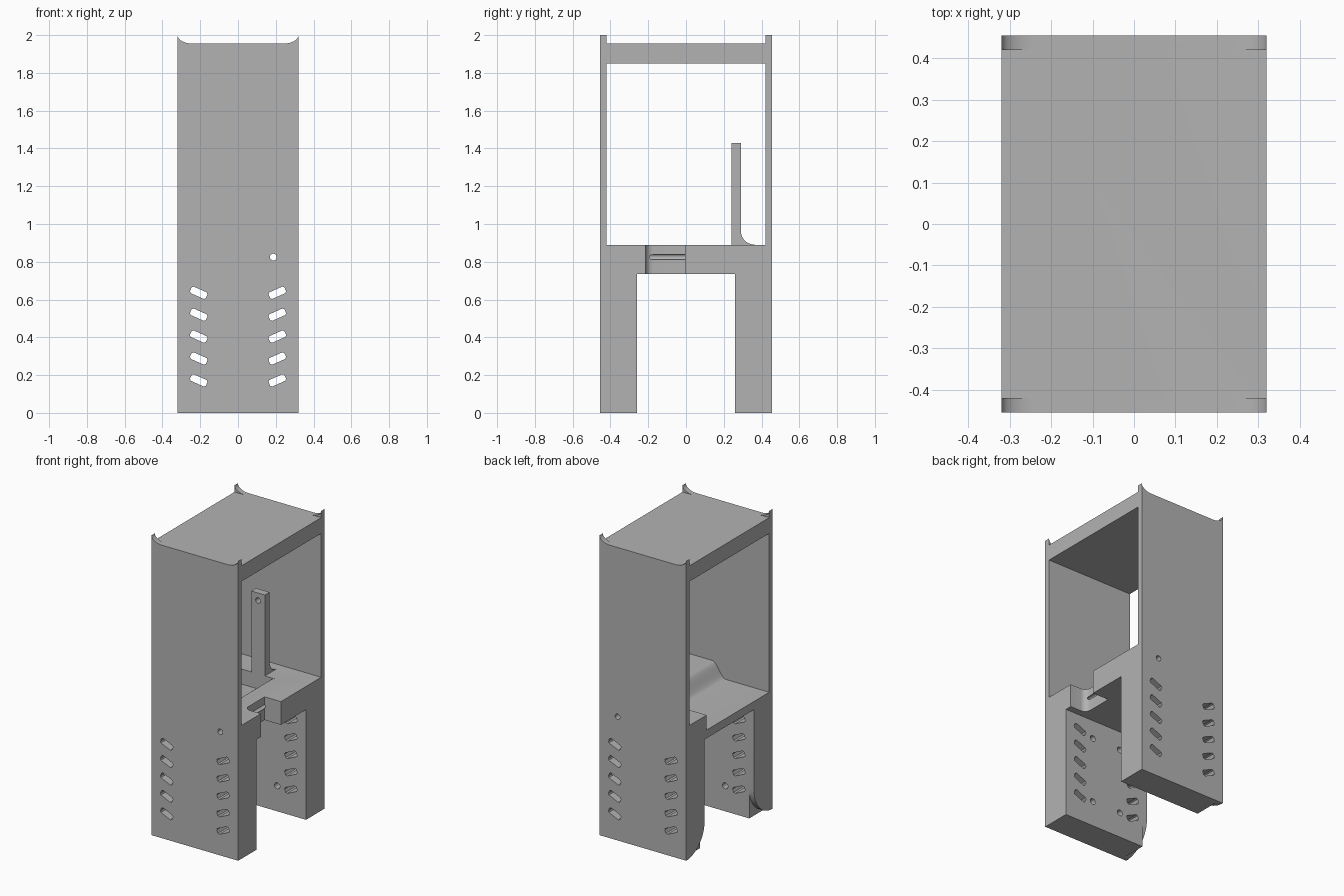
import bpy, bmesh, math
from mathutils import Vector

if "Cube" in bpy.data.objects:
    bpy.data.objects.remove(bpy.data.objects["Cube"], do_unlink=True)

grey = bpy.data.materials.new("plain grey")
grey.use_nodes = True
colour = (0.45, 0.45, 0.45, 1)
grey.diffuse_color = colour
grey.node_tree.nodes["Principled BSDF"].inputs["Base Color"].default_value = colour

W, D, PLATE, LEG = 0.32, 0.455, 0.42, 0.26
TOP, SLAB, DECK = 2.0, 1.955, 0.89


def prism(bm, pts, axis, a, b):
    """Extrude a 2D outline along an axis: x takes (y, z), y takes (x, z), z takes (x, y)."""
    def place(p, d):
        v = list(p)
        v.insert("xyz".index(axis), d)
        return Vector(v)
    low = [bm.verts.new(place(p, a)) for p in pts]
    high = [bm.verts.new(place(p, b)) for p in pts]
    faces = [bm.faces.new(low), bm.faces.new(high)]
    for i in range(len(pts)):
        j = (i + 1) % len(pts)
        faces.append(bm.faces.new((low[i], low[j], high[j], high[i])))
    bmesh.ops.recalc_face_normals(bm, faces=faces)


def rect(u0, v0, u1, v1):
    return [(u0, v0), (u1, v0), (u1, v1), (u0, v1)]


def arc(cu, cv, ru, rv, start, end, n=10):
    steps = [math.radians(start + (end - start) * i / n) for i in range(n + 1)]
    return [(cu + ru * math.cos(t), cv + rv * math.sin(t)) for t in steps]


def circle(u, v, r):
    return arc(u, v, r, r, 0, 345, 23)


def make(name, prisms):
    bm = bmesh.new()
    for p in prisms:
        prism(bm, *p)
    mesh = bpy.data.meshes.new(name)
    bm.to_mesh(mesh)
    bm.free()
    mesh.materials.append(grey)
    ob = bpy.data.objects.new(name, mesh)
    bpy.context.collection.objects.link(ob)
    return ob


def cut(ob, prisms):
    """Subtract a set of separate prisms and discard the cutter."""
    cutter = make("cutter", prisms)
    cutter.hide_render = True
    mod = ob.modifiers.new("cut", "BOOLEAN")
    mod.operation, mod.solver, mod.object = "DIFFERENCE", "EXACT", cutter
    graph = bpy.context.evaluated_depsgraph_get()
    mesh = bpy.data.meshes.new_from_object(ob.evaluated_get(graph))
    ob.modifiers.clear()
    ob.data = mesh
    bpy.data.objects.remove(cutter, do_unlink=True)


def slot(x, z, tilt):
    """Outline of a slanted slot with clipped corners."""
    w, h, c = 0.046, 0.019, 0.008
    pts = [(-w + c, -h), (w - c, -h), (w, -h + c), (w, h - c),
           (w - c, h), (-w + c, h), (-w, h - c), (-w, -h + c)]
    s, k = math.sin(tilt), math.cos(tilt)
    return [(x + u * k - v * s, z + u * s + v * k) for u, v in pts]


# Main body, with side window, gap between the legs and top recess
body = make("body_frame", [(rect(-D, 0, D, TOP), "x", -W, W)])
cut(body, [(rect(-PLATE, DECK, PLATE, 1.85), "x", -1, 1),
           (rect(-LEG, -0.1, LEG, 0.735), "x", -1, 1),
           (rect(-PLATE, SLAB, PLATE, 2.1), "x", -1, 1)])

# Curved ears at the top corners
ears = arc(-0.24, TOP, 0.08, TOP - SLAB, 180, 270) + arc(0.24, TOP, 0.08, TOP - SLAB, 270, 360)
cut(body, [(ears + [(W, 2.1), (-W, 2.1)], "y", -1, 1)])

# Lowered deck area with a soft step
floor = 0.79
step = [(0.1 * i / 12, floor + (DECK - floor) * (1 - math.cos(math.pi * i / 12)) / 2)
        for i in range(13)]
cut(body, [([(-0.4, floor)] + step + [(0.1, 0.95), (-0.4, 0.95)], "y", -PLATE, 0.24)])

# Notch in the deck edge, with a rounded inner corner
notch = [(0.4, -0.215), (0.4, -0.005), (0.2, -0.005)] + arc(0.24, -0.175, 0.04, 0.04, 180, 270, 6)
cut(body, [(notch, "z", 0.6, 1.0)])

# Rounded lower corners on the left-hand leg ends
corners = []
r = D - LEG
for s in (-1, 1):
    curve = arc(D, r, r, r, 180, 265, 12)
    pts = [(s * y, z) for y, z in curve + [(curve[-1][0], -0.05), (LEG - 0.05, -0.05), (LEG - 0.05, r)]]
    corners.append((pts, "x", -0.4, -0.285))
cut(body, corners)

# Slanted vents and the pin hole, running through both legs
vents = [(circle(0.187, 0.825, 0.018), "y", -1, 1)]
for s in (-1, 1):
    for i in range(5):
        vents.append((slot(s * 0.208, 0.172 + 0.116 * i, s * math.radians(24)), "y", -1, 1))
cut(body, vents)

# Blind screw holes on the inner leg faces
screws = []
for x in (-0.107, 0.107):
    for z in (0.17, 0.61):
        screws.append((circle(x, z, 0.02), "y", -0.36, 0.36))
cut(body, screws)

# Upright post with a filleted foot and a hole near the top
foot = arc(0.365, 0.965, 0.075, 0.075, 180, 270)
post = make("deck_post", [([(0.24, DECK), (0.24, 1.43), (0.29, 1.43)] + foot, "x", -0.07, 0.03)])
cut(post, [(circle(-0.02, 1.38, 0.018), "y", 0.1, 0.4)])

for ob in (body, post):
    bpy.ops.object.select_all(action="DESELECT")
    ob.select_set(True)
    bpy.context.view_layer.objects.active = ob
    bpy.ops.object.shade_smooth_by_angle(angle=math.radians(30))
